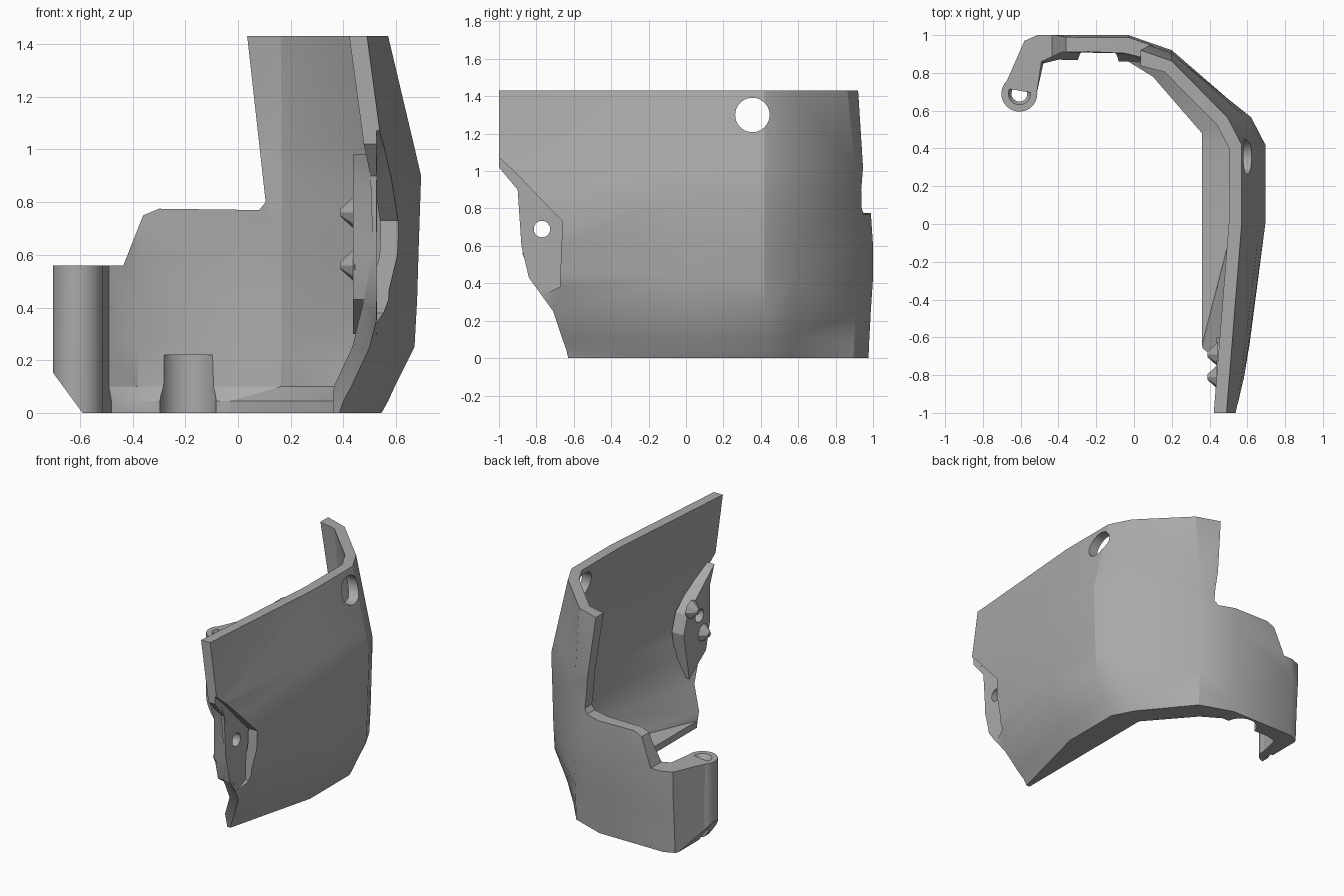
import bpy, bmesh, math
from mathutils import Vector, Matrix

if "Cube" in bpy.data.objects:
    bpy.data.objects.remove(bpy.data.objects["Cube"], do_unlink=True)

grey = bpy.data.materials.new("plain grey")
grey.use_nodes = True
grey.diffuse_color = (0.4, 0.4, 0.4, 1)
grey.node_tree.nodes["Principled BSDF"].inputs["Base Color"].default_value = (0.4, 0.4, 0.4, 1)


def finish(bm, name):
    bmesh.ops.recalc_face_normals(bm, faces=bm.faces)
    mesh = bpy.data.meshes.new(name)
    bm.to_mesh(mesh)
    bm.free()
    obj = bpy.data.objects.new(name, mesh)
    bpy.context.collection.objects.link(obj)
    mesh.materials.append(grey)
    return obj


def prism(name, outline, axis, lo, hi):
    """Extrude an outline along x (outline in y, z) or y (outline in x, z)."""
    bm = bmesh.new()
    place = lambda a, b, d: (d, a, b) if axis == "x" else (a, d, b)
    ends = [[bm.verts.new(place(a, b, d)) for a, b in outline] for d in (lo, hi)]
    for ring in ends:
        bm.faces.new(ring)
    n = len(outline)
    for i in range(n):
        j = (i + 1) % n
        bm.faces.new((ends[0][i], ends[0][j], ends[1][j], ends[1][i]))
    return finish(bm, name)


def rod(name, centre, r1, r2, depth, axis="z", sides=40):
    turn = Matrix.Rotation(math.pi / 2, 4, "Y") if axis == "x" else Matrix()
    bm = bmesh.new()
    bmesh.ops.create_cone(bm, cap_ends=True, segments=sides, radius1=r1, radius2=r2,
                          depth=depth, matrix=Matrix.Translation(centre) @ turn)
    return finish(bm, name)


def cut(obj, *cutters):
    for cutter in cutters:
        cutter.hide_render = True
        cutter.hide_set(True)
        mod = obj.modifiers.new("cut", "BOOLEAN")
        mod.operation = "DIFFERENCE"
        mod.solver = "EXACT"
        mod.object = cutter
    bpy.context.view_layer.update()
    deps = bpy.context.evaluated_depsgraph_get()
    mesh = bpy.data.meshes.new_from_object(obj.evaluated_get(deps))
    obj.modifiers.clear()
    obj.data = mesh
    for cutter in cutters:
        bpy.data.objects.remove(cutter, do_unlink=True)


# Shell levels: height, front edge y, front edge x, widest x, rearmost y
levels = [
    (0, -.63, .385, .55, .975), (.045, -.64, .40, .575, .978),
    (.1, -.66, .43, .6, .98), (.25, -.71, .5, .675, .988),
    (.43, -.84, .545, .685, 1), (.6, -.88, .58, .69, 1),
    (.9, -.9, .57, .7, .98), (1.02, -1, .545, .672, .985),
    (1.43, -1, .49, .575, .943)]
lip = [(.36, 0), (.36, .4), (.36, .48), (.1, .78), (-.03, .86), (-.4, .87), (-.48, .85), (-.515, .69)]
arm_inside = [(-.38, .91), (-.49, .86), (-.515, .69)]


def outer_path(yf, xf, xm, yb):
    return [Vector(p) for p in (
        (xf, yf), (xm - .005, 0), (xm - .005, .42), (xm - .08, .565), (.2, yb - .08),
        (-.03, yb), (-.51, yb), (-.58, yb - .03), (-.69, .72))]


def inner_path(outer, z):
    if z < .05:
        return [Vector((.36, outer[0].y))] + [Vector(p) for p in lip]
    path = []
    for i in range(6):
        before = outer[i] - outer[max(i - 1, 0)] if i else outer[1] - outer[0]
        after = outer[i + 1] - outer[i]
        n1, n2 = (Vector((-d.y, d.x)).normalized() for d in (before, after))
        miter = (n1 + n2).normalized()
        path.append(outer[i] + miter * ((.085 if i == 5 else .068) / miter.dot(n1)))
    path[0].y = outer[0].y
    return path + [Vector(p) for p in arm_inside]


# Curved shell lofted through the levels
bm = bmesh.new()
rings = []
for z, *sizes in levels:
    out = outer_path(*sizes)
    loop = out + inner_path(out, z)[::-1]
    rings.append([bm.verts.new((p.x, p.y, z)) for p in loop])
count = len(rings[0])
half = count // 2
for low, high in zip(rings, rings[1:]):
    for i in range(count):
        j = (i + 1) % count
        bm.faces.new((low[i], low[j], high[j], high[i]))
for ring in (rings[0], rings[-1]):
    for i in range(half - 1):
        bm.faces.new((ring[i], ring[i + 1], ring[count - 2 - i], ring[count - 1 - i]))
bmesh.ops.triangulate(bm, faces=bm.faces)
shell = finish(bm, "curved_shell")

# Stepped left edge, chamfered foot, recess, round hole and lip notch
step_outline = [(-.9, .56), (-.435, .56), (-.36, .75), (-.3, .775), (.08, .77),
                (.105, .8), (.035, 1.43), (.016, 1.6), (-.9, 1.6)]
foot_outline = [(-.8, .286), (-.5, -.123), (-.8, -.123)]
recess_outline = [(-1.1, 1.16), (-.92, 1), (-.66, .73), (-.675, .38), (-.95, .25)]
cut(shell,
    prism("step_cutter", step_outline, "y", .3, 1.3),
    prism("foot_cutter", foot_outline, "y", .3, 1.3),
    prism("recess_cutter", recess_outline, "x", .525, .9),
    rod("hole_cutter", (.6, .355, 1.3), .092, .092, .6, "x"),
    rod("notch_cutter", (-.19, .85, .06), .108, .108, .32))

# Hinge post with countersunk bore
post = rod("hinge_post", (-.607, .69, .28), .095, .095, .56)
cut(post,
    prism("foot_cutter", foot_outline, "y", .3, 1.3),
    rod("bore_cutter", (-.607, .69, .28), .042, .042, .8),
    rod("sink_cutter", (-.607, .69, .55), .042, .064, .04))

# Fastening plate inside the front edge, with its bolt hole
plate = prism("fastening_plate", [(-.93, .98), (-.64, .74), (-.6, .62), (-.66, .3), (-.84, .43),
                                  (-.88, .6), (-.88, .85)], "x", .437, .527)
bolt = rod("bolt_cutter", (.5, -.77, .69), .044, .044, .5, "x")
bolt_copy = bolt.copy()
bpy.context.collection.objects.link(bolt_copy)
cut(plate, bolt)
cut(shell, bolt_copy)

# Small gripping teeth on the plate
teeth = [rod("gripping_tooth", (.417, y, z), .015, .065, .055, "x", 8)
         for y, z in ((-.69, .76), (-.81, .56))]

# Smooth shading with crisp edges
bpy.ops.object.select_all(action="DESELECT")
for obj in [shell, post, plate] + teeth:
    obj.select_set(True)
    bpy.context.view_layer.objects.active = obj
bpy.ops.object.shade_smooth_by_angle(angle=math.radians(25))
